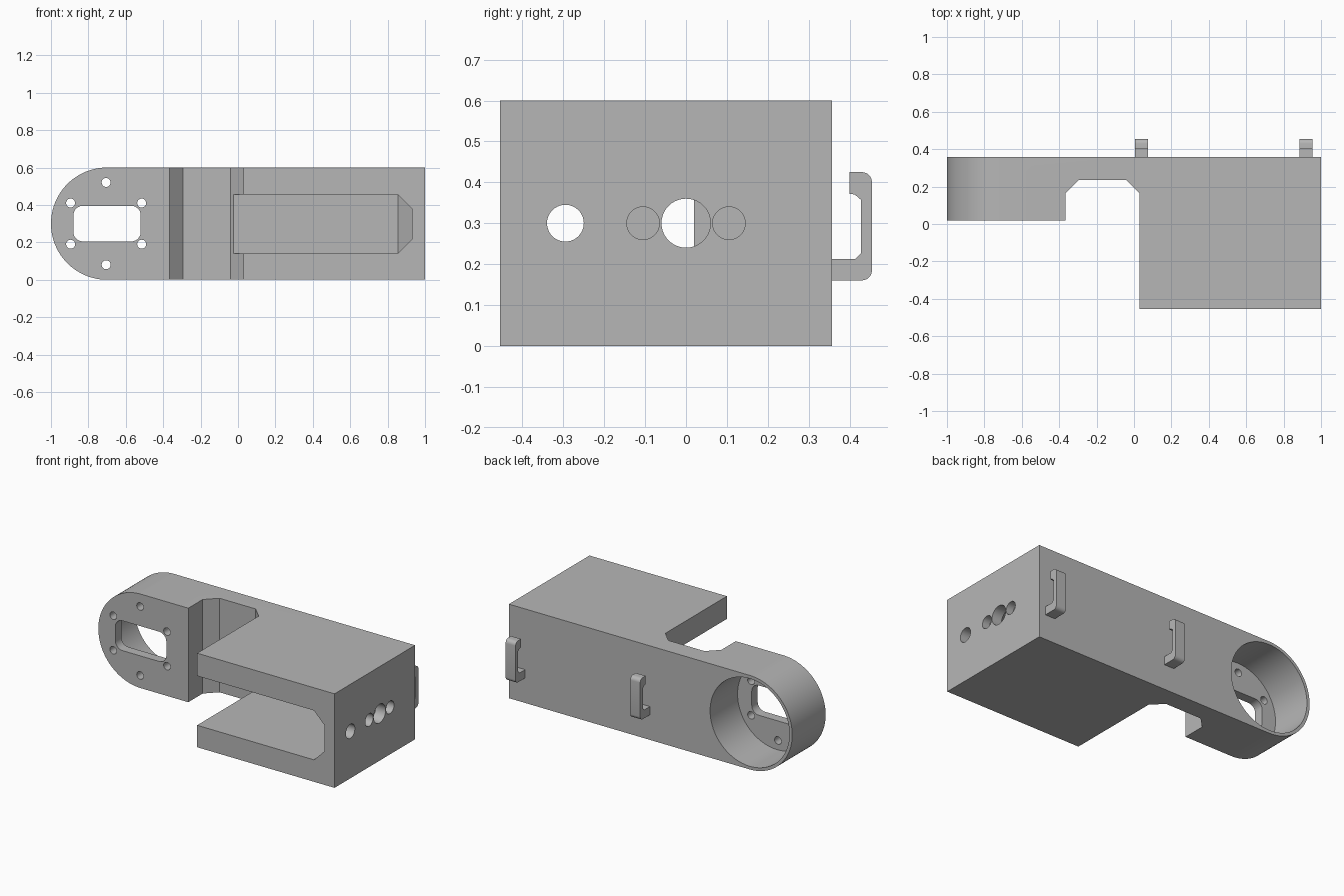
import bpy, bmesh, math
from mathutils import Vector

if "Cube" in bpy.data.objects:
    bpy.data.objects.remove(bpy.data.objects["Cube"])

grey = bpy.data.materials.new("plain grey")
grey.diffuse_color = (0.47, 0.47, 0.47, 1)
grey.use_nodes = True
grey.node_tree.nodes["Principled BSDF"].inputs["Base Color"].default_value = grey.diffuse_color


def to_xyz(u, v, w, axis):
    # Profile planes: X -> (y, z), Y -> (x, z), Z -> (x, y)
    return {'X': (w, u, v), 'Y': (u, w, v), 'Z': (u, v, w)}[axis]


def finish(bm, name):
    bmesh.ops.recalc_face_normals(bm, faces=bm.faces)
    mesh = bpy.data.meshes.new(name)
    bm.to_mesh(mesh)
    bm.free()
    mesh.materials.append(grey)
    ob = bpy.data.objects.new(name, mesh)
    bpy.context.collection.objects.link(ob)
    return ob


def prism(name, pts, axis, a, b):
    bm = bmesh.new()
    ends = [[bm.verts.new(to_xyz(u, v, w, axis)) for u, v in pts] for w in (a, b)]
    bm.faces.new(ends[0])
    bm.faces.new(ends[1][::-1])
    n = len(pts)
    for i in range(n):
        j = (i + 1) % n
        bm.faces.new((ends[0][i], ends[0][j], ends[1][j], ends[1][i]))
    return finish(bm, name)


def arc(cx, cy, r, a0, a1, n):
    return [(cx + r * math.cos(math.radians(a0 + (a1 - a0) * i / n)),
             cy + r * math.sin(math.radians(a0 + (a1 - a0) * i / n))) for i in range(n + 1)]


def circle(cx, cy, r, n):
    return arc(cx, cy, r, 0, 360, n)[:-1]


def activate(ob):
    bpy.ops.object.select_all(action='DESELECT')
    ob.select_set(True)
    bpy.context.view_layer.objects.active = ob


def boolean(target, cutter, op='DIFFERENCE'):
    activate(target)
    mod = target.modifiers.new("cut", 'BOOLEAN')
    mod.operation, mod.solver, mod.object = op, 'EXACT', cutter
    bpy.ops.object.modifier_apply(modifier=mod.name)
    bpy.data.objects.remove(cutter, do_unlink=True)


# Housing: plan outline with the chamfered notch
BACK, FRONT = 0.357, -0.455
body = prism("housing", [
    (-1.05, 0.02), (-0.365, 0.02), (-0.365, 0.165), (-0.295, 0.235), (-0.04, 0.235),
    (0.03, 0.165), (0.03, FRONT), (1, FRONT), (1, BACK), (-1.05, BACK)], 'Z', 0, 0.6)

# Rounded left end
stadium = arc(-0.7, 0.3, 0.3, 90, 270, 48)
stadium = [(1.2, 0.6)] + stadium + [(1.2, 0)]
boolean(body, prism("end_rounding", stadium, 'Y', -1, 1), 'INTERSECT')

# Motor bore from the back, leaving a thin front plate
boolean(body, prism("bore", circle(-0.7, 0.3, 0.28, 96), 'Y', 0.08, 0.6))

# Rounded window and screw holes in the front plate
window = []
for cx, cz, a in ((-0.57, 0.345, 0), (-0.83, 0.345, 90), (-0.83, 0.255, 180), (-0.57, 0.255, 270)):
    window += arc(cx, cz, 0.05, a, a + 90, 8)
boolean(body, prism("window", window, 'Y', -0.1, 0.2))
for x, z in ((-0.705, 0.52), (-0.705, 0.08), (-0.895, 0.41), (-0.515, 0.41), (-0.895, 0.19), (-0.515, 0.19)):
    boolean(body, prism("screw_hole", circle(x, z, 0.024, 24), 'Y', -0.1, 0.2))

# Deep pocket open to the front and left, chamfered at its closed end
bm = bmesh.new()
for z0, z1 in ((0.14, 0.215), (0.455, 0.38)):
    for p in ((-0.2, -0.6, z0), (-0.2, 0.22, z0), (0.855, -0.6, z0),
              (0.855, 0.22, z0), (0.93, -0.6, z1), (0.93, 0.145, z1)):
        bm.verts.new(p)
bmesh.ops.convex_hull(bm, input=bm.verts)
bmesh.ops.dissolve_limit(bm, angle_limit=0.01, verts=bm.verts, edges=bm.edges)
boolean(body, finish(bm, "pocket"))

# Holes in the right end: two go through, two are blind
for y, r, x0 in ((-0.295, 0.045, 0.8), (0, 0.06, 0.8), (-0.105, 0.04, 0.95), (0.105, 0.04, 0.95)):
    boolean(body, prism("end_hole", circle(y, 0.3, r, 40), 'X', x0, 1.1))

# Cable hooks on the back
hook = [(0.35, 0.16)] + arc(0.43, 0.185, 0.025, -90, 0, 6) + arc(0.43, 0.4, 0.025, 0, 90, 6)
hook += [(0.4, 0.425), (0.4, 0.372), (0.413, 0.37), (0.428, 0.357),
         (0.428, 0.227), (0.414, 0.213), (0.35, 0.213)]
hooks = [prism("cable_hook", hook, 'X', x, x + 0.07) for x in (0.005, 0.885)]

# Smooth the curved walls, keep hard edges
for ob in [body] + hooks:
    activate(ob)
    bpy.ops.object.shade_smooth_by_angle(angle=math.radians(30))
